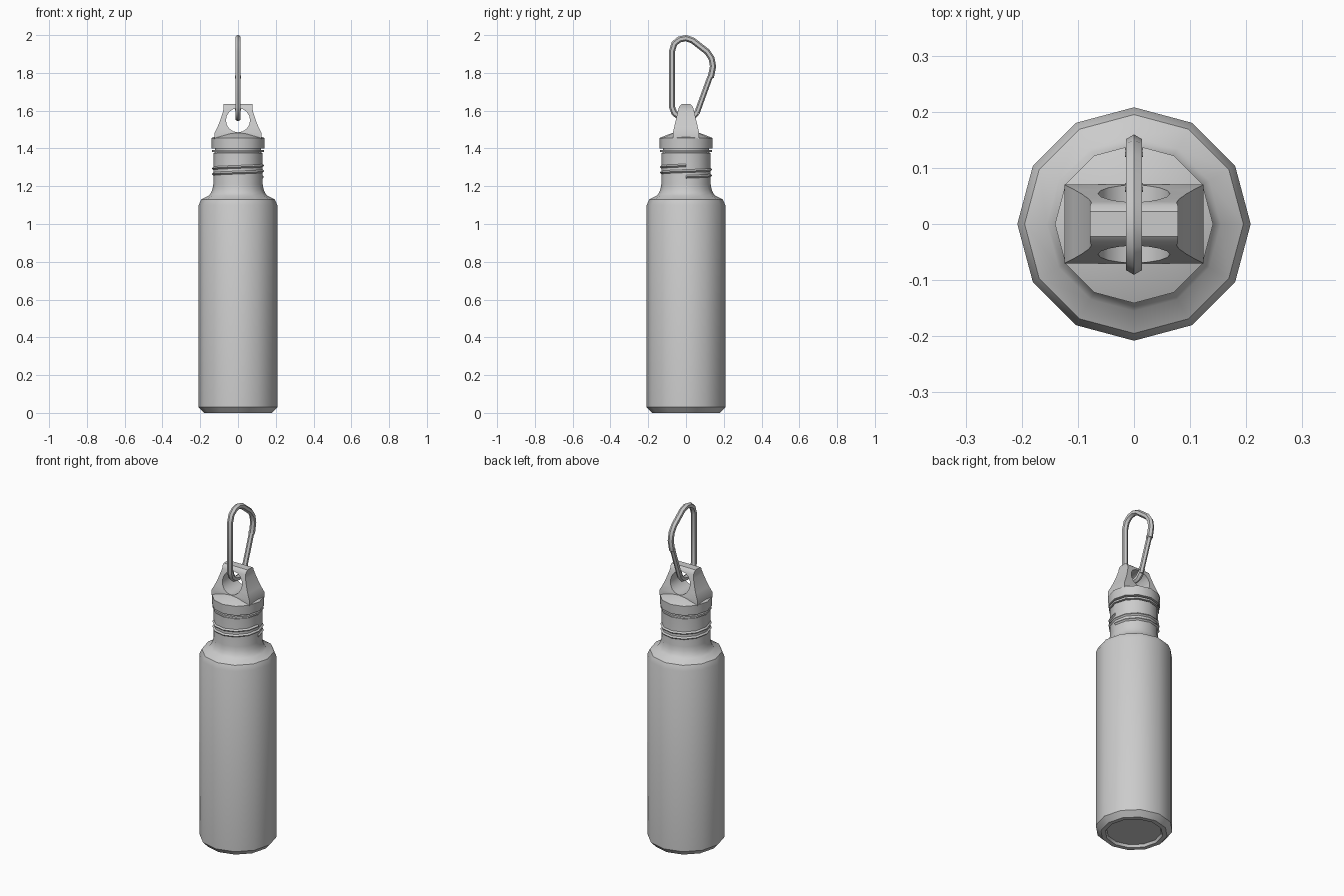
import bpy, bmesh, math
from mathutils import Vector

cube = bpy.data.objects.get("Cube")
if cube:
    bpy.data.objects.remove(cube, do_unlink=True)

SIDES = 12
GREY = (0.6, 0.6, 0.6, 1.0)
metal = bpy.data.materials.new("brushed_grey")
metal.use_nodes = True
metal.diffuse_color = GREY
metal.node_tree.nodes["Principled BSDF"].inputs["Base Color"].default_value = GREY


def finish(name, bm, angle=35):
    """Turn a bmesh into a named, shaded object."""
    bmesh.ops.remove_doubles(bm, verts=bm.verts, dist=1e-5)
    bmesh.ops.recalc_face_normals(bm, faces=bm.faces)
    mesh = bpy.data.meshes.new(name)
    bm.to_mesh(mesh)
    bm.free()
    obj = bpy.data.objects.new(name, mesh)
    bpy.context.collection.objects.link(obj)
    mesh.materials.append(metal)
    bpy.ops.object.select_all(action='DESELECT')
    obj.select_set(True)
    bpy.context.view_layer.objects.active = obj
    bpy.ops.object.shade_smooth_by_angle(angle=math.radians(angle))
    return obj


def loft(bm, rings, closed=False):
    """Skin a list of equal-length point rings; cap the ends unless closed."""
    loops = [[bm.verts.new(p) for p in ring] for ring in rings]
    pairs = list(zip(loops, loops[1:]))
    if closed:
        pairs.append((loops[-1], loops[0]))
    for a, b in pairs:
        n = len(a)
        for i in range(n):
            j = (i + 1) % n
            bm.faces.new((a[i], a[j], b[j], b[i]))
    if not closed:
        bm.faces.new(loops[0])
        bm.faces.new(loops[-1])


def lathe(name, profile, closed=False):
    """Revolve (radius, height) points around z."""
    turn = [math.tau * i / SIDES for i in range(SIDES)]
    bm = bmesh.new()
    loft(bm, [[(r * math.cos(t), r * math.sin(t), z) for t in turn] for r, z in profile], closed)
    return finish(name, bm)


def sweep(name, path, radius, up, sides=6, angle=35):
    """Run a regular polygon along an open path."""
    path = [Vector(p) for p in path]
    rings = []
    for i, p in enumerate(path):
        before, after = path[max(i - 1, 0)], path[min(i + 1, len(path) - 1)]
        t = (after - before).normalized()
        a = (up - t * up.dot(t)).normalized()
        b = t.cross(a)
        rings.append([p + radius * (b * math.cos(math.tau * k / sides)
                                    + a * math.sin(math.tau * k / sides)) for k in range(sides)])
    bm = bmesh.new()
    loft(bm, rings)
    return finish(name, bm, angle)


# Bottle with recessed base, chamfers, curved shoulder and neck
lathe("bottle_body", [
    (0.148, 0.015), (0.155, 0), (0.18, 0), (0.208, 0.03), (0.208, 1.10),
    (0.195, 1.13), (0.155, 1.15), (0.143, 1.165), (0.135, 1.185), (0.131, 1.21),
    (0.131, 1.375), (0.122, 1.38), (0.122, 1.41)])

# Neck bead under the cap
lathe("neck_bead", [(0.12, 1.38), (0.137, 1.38), (0.137, 1.391), (0.12, 1.391)], closed=True)

# Screw thread, two turns
turns, pitch = 2, 0.03
thread = []
for i in range(turns * SIDES + 1):
    t = math.tau * i / SIDES
    thread.append((0.131 * math.cos(t), 0.131 * math.sin(t), 1.25 + pitch * i / SIDES))
sweep("screw_thread", thread, 0.008, Vector((0, 0, 1)), sides=4)

# Cap
lathe("cap", [(0.125, 1.40), (0.14, 1.40), (0.141, 1.455), (0.07, 1.483)])

# Cap loop: tapering block with concave sides, pierced by a round hole
bm = bmesh.new()
loft(bm, [[(sx * hx, sy * hy, z) for sx, sy in ((1, 1), (-1, 1), (-1, -1), (1, -1))]
          for z, hx, hy in ((1.45, 0.124, 0.07), (1.482, 0.124, 0.07), (1.515, 0.108, 0.062),
                            (1.55, 0.094, 0.054), (1.59, 0.081, 0.045), (1.612, 0.076, 0.039),
                            (1.626, 0.078, 0.033), (1.635, 0.078, 0.022))])
loop = finish("cap_loop", bm)

bm = bmesh.new()
hole_turn = [math.tau * i / 16 for i in range(16)]
loft(bm, [[(0.064 * math.cos(t), y, 1.549 + 0.064 * math.sin(t)) for t in hole_turn]
          for y in (-0.2, 0.2)])
cutter = finish("hole_cutter", bm)
cutter.hide_render = True
cut = loop.modifiers.new("hole", 'BOOLEAN')
cut.operation = 'DIFFERENCE'
cut.solver = 'EXACT'
cut.object = cutter
bpy.ops.object.select_all(action='DESELECT')
loop.select_set(True)
bpy.context.view_layer.objects.active = loop
bpy.ops.object.modifier_apply(modifier=cut.name)
bpy.data.objects.remove(cutter, do_unlink=True)
bpy.ops.object.shade_smooth_by_angle(angle=math.radians(35))

# Carabiner frame, open on the gate side
side_axis = Vector((1, 0, 0))
frame = [(0.131, 1.775), (0.143, 1.835), (0.135, 1.878), (0.112, 1.912), (0.035, 1.972),
         (0.0, 1.984), (-0.035, 1.977), (-0.062, 1.955), (-0.074, 1.915), (-0.074, 1.62),
         (-0.062, 1.588), (-0.035, 1.566), (0.0, 1.56), (0.035, 1.566), (0.058, 1.59)]
sweep("carabiner_frame", [(0, y, z) for y, z in frame], 0.0165, side_axis)

# Spring gate with a pin at each end
gate_top, gate_bottom = (0, 0.127, 1.778), (0, 0.058, 1.588)
sweep("carabiner_gate", [gate_top, gate_bottom], 0.0145, side_axis)
for label, (x, y, z) in (("latch_pin", gate_top), ("hinge_pin", gate_bottom)):
    z += 0.02 if label == "hinge_pin" else 0
    y += 0.007 if label == "hinge_pin" else 0
    sweep(label, [(-0.016, y, z), (0.016, y, z)], 0.008, Vector((0, 0, 1)), sides=8)
